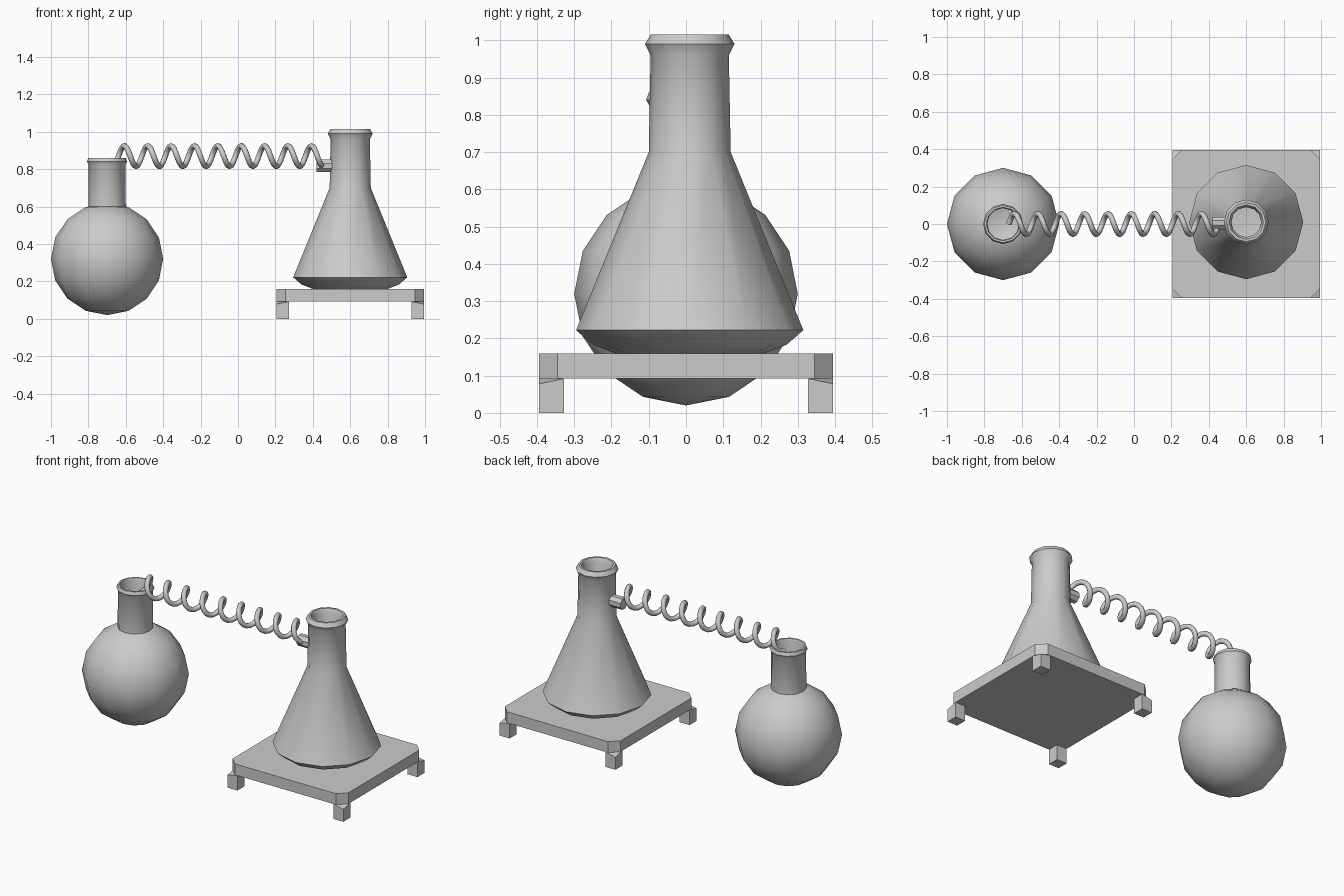
import bpy, bmesh
from math import cos, sin, pi, radians
from mathutils import Matrix, Vector

cube = bpy.data.objects.get("Cube")
if cube:
    bpy.data.objects.remove(cube)

COLOUR = (0.6, 0.6, 0.6, 1)
grey = bpy.data.materials.new("light_grey")
grey.diffuse_color = COLOUR
grey.use_nodes = True
grey.node_tree.nodes["Principled BSDF"].inputs["Base Color"].default_value = COLOUR


def finish(name, bm, smooth=None):
    me = bpy.data.meshes.new(name)
    bm.to_mesh(me)
    bm.free()
    ob = bpy.data.objects.new(name, me)
    bpy.context.collection.objects.link(ob)
    me.materials.append(grey)
    if smooth:
        bpy.ops.object.select_all(action='DESELECT')
        ob.select_set(True)
        bpy.context.view_layer.objects.active = ob
        bpy.ops.object.shade_smooth_by_angle(angle=radians(smooth))
    return ob


def lathe(name, profile, centre, sides=12, smooth=45):
    """Revolve (radius, height) points around a vertical axis."""
    bm = bmesh.new()
    verts = [bm.verts.new((r, 0, z)) for r, z in profile]
    edges = [bm.edges.new(pair) for pair in zip(verts, verts[1:])]
    bmesh.ops.spin(bm, geom=verts + edges, cent=(0, 0, 0), axis=(0, 0, 1),
                   angle=2 * pi, steps=sides, use_merge=True)
    bmesh.ops.remove_doubles(bm, verts=bm.verts, dist=0.0005)
    bmesh.ops.recalc_face_normals(bm, faces=bm.faces)
    # The bottom must face down on the open shell
    low = min(bm.faces, key=lambda f: f.calc_center_median().z)
    if low.normal.z > 0:
        bmesh.ops.reverse_faces(bm, faces=bm.faces)
    bmesh.ops.translate(bm, verts=bm.verts, vec=(*centre, 0))
    return finish(name, bm, smooth)


def prism(bm, outline, z0, z1):
    lower = [bm.verts.new((x, y, z0)) for x, y in outline]
    upper = [bm.verts.new((x, y, z1)) for x, y in outline]
    bm.faces.new(lower[::-1])
    bm.faces.new(upper)
    for i in range(len(outline)):
        j = (i + 1) % len(outline)
        bm.faces.new((lower[i], lower[j], upper[j], upper[i]))
    return upper


# Round flask: spherical bowl, straight neck, rolled lip
R, MID = 0.3, 0.32
bowl = [(R * sin(i * pi / 8), MID - R * cos(i * pi / 8)) for i in range(8)]
neck = [(0.1, 0.6), (0.098, 0.825), (0.107, 0.84), (0.1, 0.86), (0.09, 0.86),
        (0.085, 0.845), (0.085, 0.6)]
lathe("round_flask", bowl + neck, (-0.7, 0))

# Conical flask
CONE = (0.6, 0.01)
lathe("conical_flask", [
    (0, 0.16), (0.2, 0.16), (0.26, 0.183), (0.305, 0.222), (0.11, 0.7),
    (0.105, 0.96), (0.12, 0.99), (0.105, 1.015), (0.092, 1.015),
    (0.08, 0.99), (0.08, 0.7)], CONE)

# Side port on the conical flask's neck
bm = bmesh.new()
bmesh.ops.create_cone(bm, cap_ends=True, segments=8, radius1=0.036, radius2=0.036,
                      depth=0.09,
                      matrix=Matrix.Translation((0.465, 0.005, 0.818))
                      @ Matrix.Rotation(pi / 2, 4, 'Y') @ Matrix.Rotation(pi / 8, 4, 'Z'))
finish("side_port", bm, 40)

# Coiled tube joining the two flasks
TURNS, STEPS, START, PITCH = 9, 16, -0.67, 0.125
curve = bpy.data.curves.new("coiled_tube", 'CURVE')
curve.dimensions = '3D'
curve.bevel_depth = 0.015
curve.bevel_resolution = 2
curve.use_fill_caps = True
spline = curve.splines.new('POLY')
spline.points.add(TURNS * STEPS)
for i, p in enumerate(spline.points):
    a = 2 * pi * i / STEPS
    p.co = (START + PITCH * i / STEPS, 0.055 * sin(a), 0.87 - 0.055 * cos(a), 1)
spline.use_smooth = True
curve.materials.append(grey)
coil = bpy.data.objects.new("coiled_tube", curve)
bpy.context.collection.objects.link(coil)
bpy.ops.object.select_all(action='DESELECT')
coil.select_set(True)
bpy.context.view_layer.objects.active = coil
bpy.ops.object.convert(target='MESH')

# Stand: slab with clipped corners
H, CUT, LEG, UNDER, TOP = 0.395, 0.05, 0.068, 0.092, 0.16
CORNERS = [(1, 1), (-1, 1), (-1, -1), (1, -1)]
outline = []
for sx, sy in CORNERS:
    pair = [(sx * H, sy * (H - CUT)), (sx * (H - CUT), sy * H)]
    outline += pair if sx * sy > 0 else pair[::-1]
bm = bmesh.new()
prism(bm, outline, UNDER, TOP)
bmesh.ops.translate(bm, verts=bm.verts, vec=(0.6, 0, 0))
finish("stand_top", bm)

# Legs with the outer top corner sloping down
for sx, sy in CORNERS:
    bm = bmesh.new()
    a, b = H - LEG, H
    square = [(a, a), (b, a), (b, b), (a, b)]
    upper = prism(bm, [(sx * x, sy * y) for x, y in square], 0, UNDER)
    upper[2].co.z = 0.078
    bmesh.ops.connect_verts(bm, verts=[upper[1], upper[3]])
    bmesh.ops.recalc_face_normals(bm, faces=bm.faces)
    bmesh.ops.translate(bm, verts=bm.verts, vec=(0.6, 0, 0))
    side = ("back" if sy > 0 else "front") + ("_left" if sx > 0 else "_right")
    finish(side + "_leg", bm)
